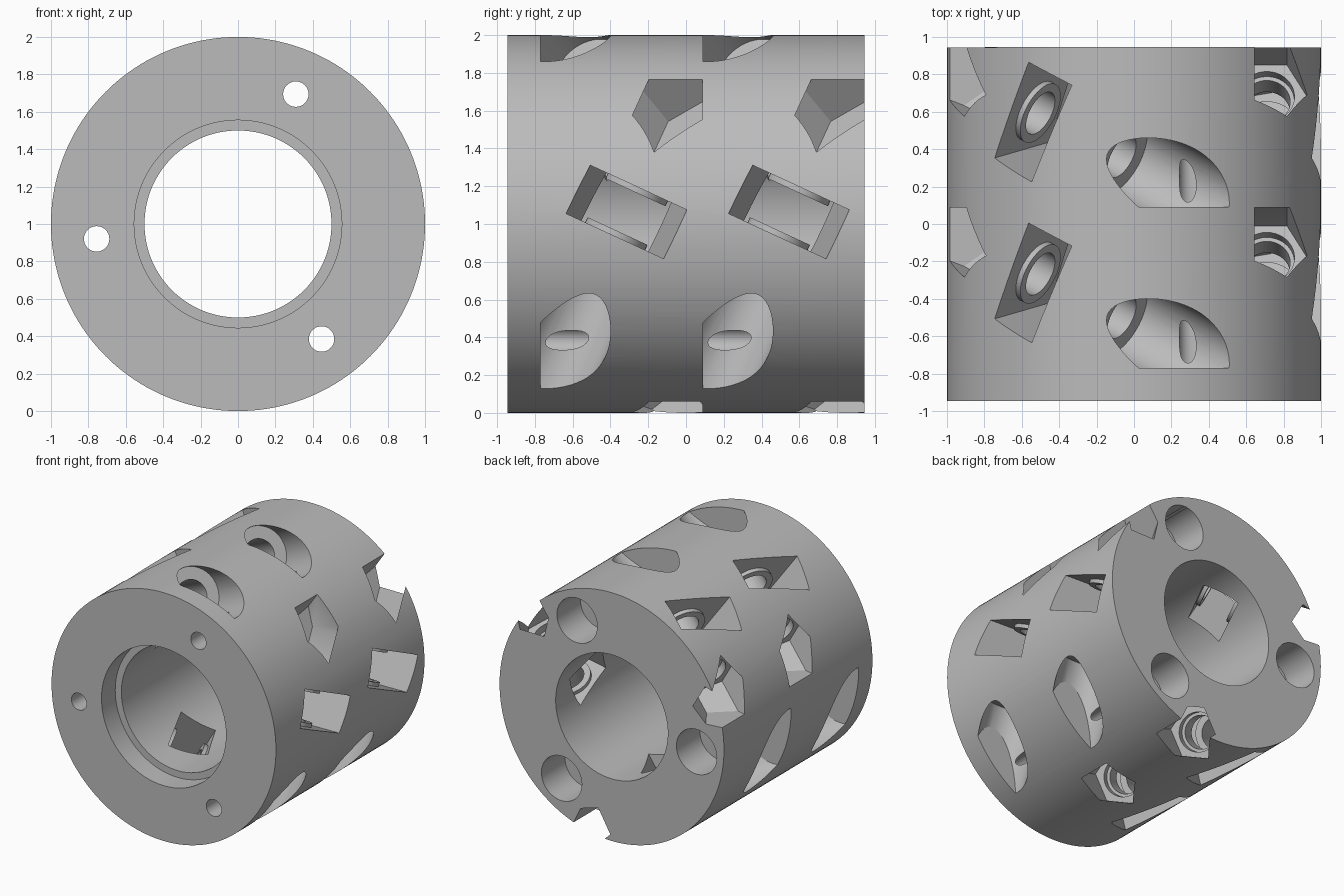
import bpy, bmesh
from math import sin, cos, pi, radians
from mathutils import Matrix, Vector

if "Cube" in bpy.data.objects:
    bpy.data.objects.remove(bpy.data.objects["Cube"])

ROW = 0.86            # spacing of the two pocket rows
TILT = radians(-24.8)  # skew of the roller axle

metal = bpy.data.materials.new("grey metal")
metal.use_nodes = True
GREY = (0.5, 0.5, 0.5, 1)
metal.diffuse_color = GREY
metal.node_tree.nodes["Principled BSDF"].inputs["Base Color"].default_value = GREY


def circle(r, n):
    return [(r * cos(2 * pi * i / n), r * sin(2 * pi * i / n)) for i in range(n)]


def prism(name, profile, low, high, matrix, clips=()):
    """Extrude a flat outline, place it, then slice off unwanted sides."""
    bm = bmesh.new()
    ends = [[bm.verts.new((x, y, z)) for x, y in profile] for z in (low, high)]
    n = len(profile)
    bm.faces.new(reversed(ends[0]))
    bm.faces.new(ends[1])
    for i in range(n):
        j = (i + 1) % n
        bm.faces.new((ends[0][i], ends[0][j], ends[1][j], ends[1][i]))
    bm.transform(matrix)
    for point, normal in clips:
        geom = bm.verts[:] + bm.edges[:] + bm.faces[:]
        bmesh.ops.bisect_plane(bm, geom=geom, plane_co=point, plane_no=normal, clear_outer=True)
        bmesh.ops.holes_fill(bm, edges=[e for e in bm.edges if e.is_boundary])
    bmesh.ops.recalc_face_normals(bm, faces=bm.faces)
    mesh = bpy.data.meshes.new(name)
    bm.to_mesh(mesh)
    bm.free()
    mesh.materials.append(metal)
    obj = bpy.data.objects.new(name, mesh)
    bpy.context.collection.objects.link(obj)
    return obj


def combine(target, tool, operation):
    """Apply a boolean and discard the tool."""
    mod = target.modifiers.new("cut", "BOOLEAN")
    mod.operation = operation
    mod.solver = "EXACT"
    mod.object = tool
    bpy.ops.object.select_all(action="DESELECT")
    bpy.context.view_layer.objects.active = target
    target.select_set(True)
    bpy.ops.object.modifier_apply(modifier=mod.name)
    bpy.data.objects.remove(tool)


def along_y(x=0, z=1):
    return Matrix.Translation((x, 0, z)) @ Matrix.Rotation(-pi / 2, 4, "X")


# Main drum with stepped bore
drum = prism("drum", circle(1, 160), -0.945, 0.945, along_y())
combine(drum, prism("bore", circle(0.5, 128), -1, 1, along_y()), "DIFFERENCE")
combine(drum, prism("front_recess", circle(0.555, 128), -1, -0.77, along_y()), "DIFFERENCE")

# One roller station: frame has x radial, z along the axle
frame = Matrix.Translation((0.71, -0.315, 1.065)) @ Matrix.Rotation(TILT, 4, "X")

# Tapered roller slot with raised axle bosses left on both long walls
slot = [(-0.41, -0.16), (0.42, -0.31), (0.42, 0.31), (-0.41, 0.16)]
station = prism("station_cutter", slot, -0.143, 0.143, frame)
station.hide_render = True
for low, high in ((0.113, 0.2), (-0.2, -0.113)):
    combine(station, prism("boss", circle(0.175, 40), low, high, frame), "DIFFERENCE")

# Axle hole, shallow step, round head pocket and hexagonal nut pocket
front_clip = ((0, -0.77, 0), (0, -1, 0))
back_clip = ((0, 0.0875, 0), (0, 1, 0))
lean = radians(56)
nut_clip = ((0.645, 0, 1.765), (-sin(lean), 0, cos(lean)))
parts = [
    prism("axle_hole", circle(0.125, 40), -0.5, 0.4, frame),
    prism("nut_step", circle(0.148, 40), 0.26, 0.36, frame),
    prism("head_pocket", circle(0.22, 64), -1.3, -0.44, frame, [front_clip]),
    prism("nut_pocket", circle(0.215, 6), 0.324, 1.3, frame, [back_clip, nut_clip]),
]
for part in parts:
    combine(station, part, "UNION")

# Repeat the station three times around and twice along the drum
centre = Matrix.Translation((0, 0, 1))
for k in range(3):
    spin = centre @ Matrix.Rotation(k * 2 * pi / 3, 4, "Y") @ centre.inverted()
    for row in range(2):
        tool = station.copy()
        tool.data = station.data.copy()
        bpy.context.collection.objects.link(tool)
        tool.data.transform(Matrix.Translation((0, row * ROW, 0)) @ spin)
        combine(drum, tool, "DIFFERENCE")
bpy.data.objects.remove(station)

# Long bolt holes, widened at the back
for k in range(3):
    a = radians(66 + 120 * k)
    place = along_y(0.76 * cos(a), 1 + 0.76 * sin(a))
    combine(drum, prism("bolt_hole", circle(0.068, 32), -1, 1, place), "DIFFERENCE")
    combine(drum, prism("bolt_recess", circle(0.18, 48), 0.645, 1, place), "DIFFERENCE")

bpy.ops.object.select_all(action="DESELECT")
drum.select_set(True)
bpy.context.view_layer.objects.active = drum
bpy.ops.object.shade_smooth_by_angle(angle=radians(25))
